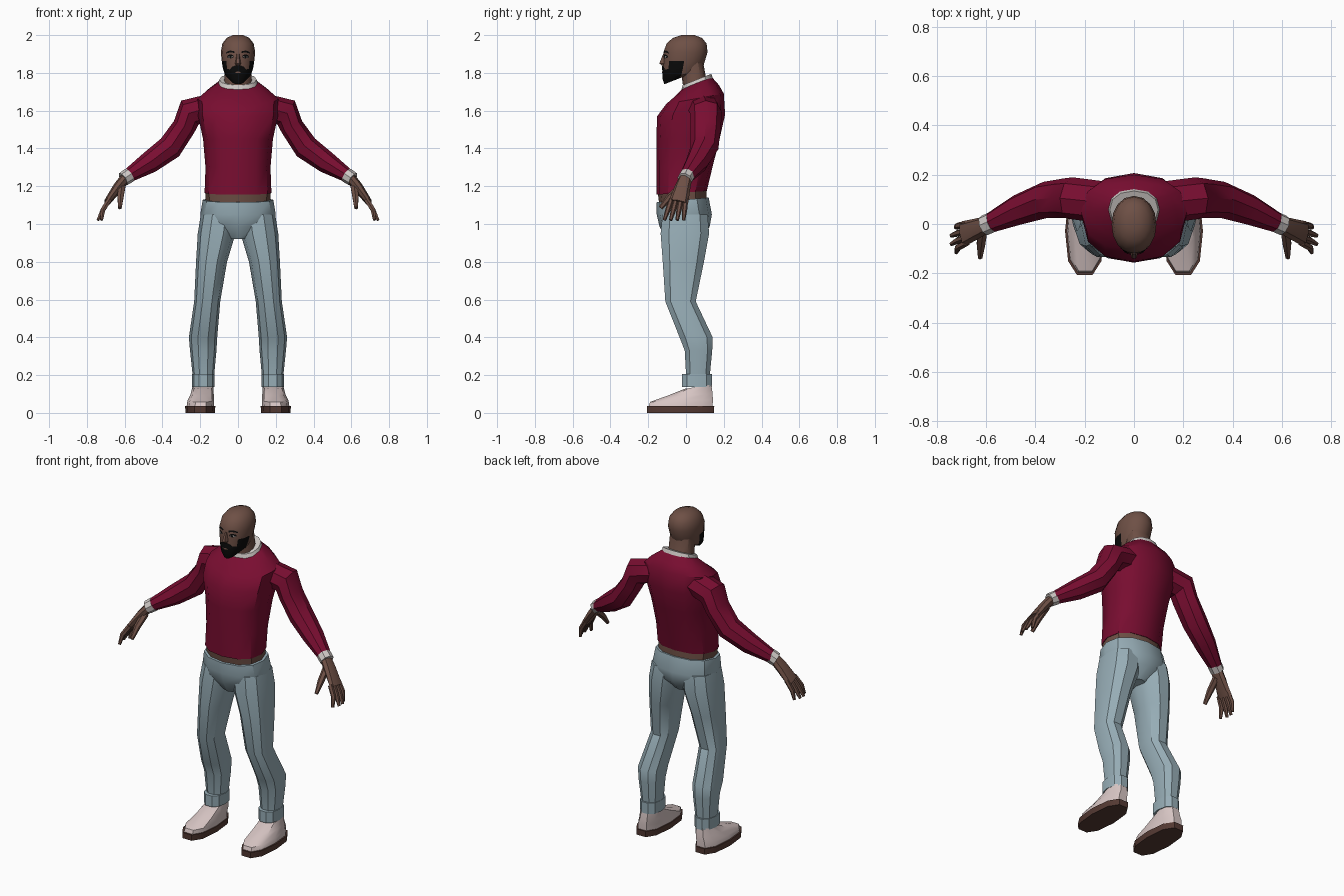
import bpy, bmesh, math
from mathutils import Vector
from mathutils.bvhtree import BVHTree


def material(name, r, g, b):
    m = bpy.data.materials.new(name)
    m.diffuse_color = (r, g, b, 1)
    return m


SKIN = material("brown skin", 0.156, 0.08, 0.06)
WINE = material("wine knit", 0.19, 0.004, 0.03)
DENIM = material("pale denim", 0.31, 0.42, 0.47)
TRIM = material("off white trim", 0.62, 0.58, 0.56)
SHOE = material("cream leather", 0.68, 0.56, 0.55)
SOLE = material("brown sole", 0.09, 0.042, 0.033)
BLACK = material("black hair", 0.003, 0.003, 0.003)


def make(name, rings, mat, mirror=False, angle=35):
    """Skin a list of point rings into a closed solid."""
    bm = bmesh.new()
    loops = [[bm.verts.new(p) for p in ring] for ring in rings]
    n = len(loops[0])
    for a, b in zip(loops, loops[1:]):
        for i in range(n):
            j = (i + 1) % n
            bm.faces.new((a[i], a[j], b[j], b[i]))
    bm.faces.new(loops[0])
    bm.faces.new(loops[-1])
    bmesh.ops.recalc_face_normals(bm, faces=bm.faces)
    return finish(name, bm, mat, mirror, angle)


def finish(name, bm, mat, mirror=False, angle=35):
    me = bpy.data.meshes.new(name)
    bm.to_mesh(me)
    bm.free()
    me.materials.append(mat)
    ob = bpy.data.objects.new(name, me)
    bpy.context.collection.objects.link(ob)
    bpy.ops.object.select_all(action='DESELECT')
    ob.select_set(True)
    bpy.context.view_layer.objects.active = ob
    bpy.ops.object.shade_smooth_by_angle(angle=math.radians(angle))
    if mirror:
        ob.modifiers.new("mirror", 'MIRROR').use_mirror_merge = False
    return ob


def stack(name, stations, mat, sides=12, power=2.3, mirror=False, angle=35):
    """Upright form; station = front z, back z, centre x, half width, front y, back y."""
    rings = []
    for zf, zb, cx, rx, yf, yb in stations:
        ring = []
        for i in range(sides):
            t = 2 * math.pi * i / sides
            c, s = round(math.cos(t), 6), round(math.sin(t), 6)
            x = cx + rx * math.copysign(abs(c) ** (2 / power), c)
            k = 0.5 + 0.5 * math.copysign(abs(s) ** (2 / power), s)
            ring.append((x, yf + (yb - yf) * k, zf + (zb - zf) * k))
        rings.append(ring)
    return make(name, rings, mat, mirror, angle)


def tube(name, stations, mat, sides=8):
    """Mirrored limb along a path; station = x, y, z, half width in y, half thickness."""
    pts = [Vector(s[:3]) for s in stations]
    rings = []
    for i, (p, s) in enumerate(zip(pts, stations)):
        d = (pts[min(i + 1, len(pts) - 1)] - pts[max(i - 1, 0)]).normalized()
        u = Vector((0, 1, 0))
        u = (u - d * u.dot(d)).normalized()
        v = d.cross(u)
        rings.append([p + u * s[3] * math.cos(a) + v * s[4] * math.sin(a)
                      for a in (2 * math.pi * k / sides for k in range(sides))])
    return make(name, rings, mat, True)


# Sweater body, collar and bare waist
stack("sweater_body", [
    (1.155, 1.175, 0, .177, -.155, .11), (1.30, 1.30, 0, .172, -.157, .14),
    (1.45, 1.45, 0, .185, -.157, .178), (1.57, 1.58, 0, .212, -.153, .207),
    (1.635, 1.69, 0, .215, -.105, .2), (1.67, 1.735, 0, .17, -.065, .175),
    (1.72, 1.78, 0, .10, -.015, .135)], WINE)
stack("collar", [(1.712, 1.772, 0, .106, -.024, .142),
                 (1.735, 1.795, 0, .098, -.018, .134)], TRIM)
stack("waist", [(1.09, 1.10, 0, .17, -.14, .11),
                (1.17, 1.18, 0, .174, -.15, .107)], SKIN)

# Sleeves and wrist bands
tube("sleeves", [
    (.14, .09, 1.62, .085, .07), (.255, .105, 1.59, .085, .078),
    (.285, .105, 1.515, .08, .062), (.36, .098, 1.405, .074, .067),
    (.47, .058, 1.325, .062, .058), (.59, .002, 1.25, .04, .035)], WINE)
tube("wrist_bands", [(.575, .008, 1.259, .042, .04),
                     (.608, -.006, 1.237, .042, .038)], TRIM)

# Hands
tube("palms", [(.59, 0, 1.25, .034, .028), (.635, -.018, 1.195, .042, .027),
               (.693, -.04, 1.115, .052, .018)], SKIN)
for i, tip_x in enumerate((.722, .742, .742, .725)):
    y0, y1 = -.077 + .025 * i, -.115 + .034 * i
    tube("finger_%d" % (i + 1), [
        (.68, y0, 1.13, .014, .015), (.715, (y0 + y1) / 2, 1.075, .014, .014),
        (tip_x, y1, 1.02, .009, .008)], SKIN, 6)
tube("thumbs", [(.615, -.02, 1.2, .02, .022), (.622, -.085, 1.145, .018, .019),
                (.625, -.135, 1.085, .012, .01)], SKIN, 6)

# Trousers: hips, legs and turned-up cuffs
stack("trouser_hips", [
    (.92, .92, 0, .05, -.10, .07), (.985, .985, 0, .17, -.14, .125),
    (1.05, 1.05, 0, .2, -.155, .137), (1.115, 1.14, 0, .187, -.156, .12)], DENIM)
stack("trouser_legs", [
    (1.05, 1.05, .10, .097, -.13, .12), (.95, .95, .113, .1, -.14, .128),
    (.80, .80, .14, .082, -.128, .1), (.59, .59, .163, .069, -.113, .055),
    (.40, .40, .185, .075, -.038, .145), (.33, .33, .184, .07, -.01, .142),
    (.16, .16, .183, .053, 0, .125)], DENIM, 10, mirror=True)
stack("trouser_cuffs", [(.138, .138, .184, .06, -.025, .14),
                        (.205, .205, .184, .06, -.025, .14)], DENIM, 10, mirror=True)

# Shoes
stack("shoe_soles", [(0, 0, .2, .078, -.213, .155),
                     (.036, .036, .2, .08, -.215, .157)], SOLE, 10, 2.5, True)
stack("shoe_uppers", [
    (.034, .034, .199, .073, -.205, .148), (.058, .07, .197, .071, -.197, .149),
    (.09, .10, .19, .062, -.105, .146), (.127, .15, .186, .055, -.01, .137)],
    SHOE, 10, 2.5, True)

# Neck and head
stack("neck", [(1.69, 1.74, 0, .08, -.01, .12), (1.76, 1.78, 0, .072, -.02, .105),
               (1.86, 1.86, 0, .072, -.03, .09)], SKIN)
head = stack("head", [
    (1.74, 1.80, 0, .042, -.115, .04), (1.768, 1.81, 0, .068, -.124, .075),
    (1.818, 1.83, 0, .08, -.123, .09), (1.862, 1.862, 0, .086, -.12, .1),
    (1.91, 1.91, 0, .091, -.119, .114), (1.955, 1.955, 0, .083, -.103, .109),
    (1.985, 1.985, 0, .06, -.07, .085), (2.0, 2.0, 0, .028, -.025, .045)],
    SKIN, 16, 2.1)
# Beard: lower front of the face, with sideburns
head.data.materials.append(BLACK)
for f in head.data.polygons:
    c = f.center
    if c.y < -.015 and c.z < 1.86 and (c.z < 1.825 or c.y > -.085):
        f.material_index = 1

# Nose
make("nose", [[(-.009, -.112, 1.9), (.009, -.112, 1.9), (.005, -.121, 1.9), (-.005, -.121, 1.9)],
              [(-.018, -.11, 1.848), (.018, -.11, 1.848), (.008, -.141, 1.85), (-.008, -.141, 1.85)],
              [(-.015, -.11, 1.84), (.015, -.11, 1.84), (.006, -.13, 1.84), (-.006, -.13, 1.84)]],
     SKIN)

# Face details: thin patches laid on the head
tree = BVHTree.FromPolygons([v.co for v in head.data.vertices],
                            [p.vertices[:] for p in head.data.polygons])


def patch(name, outline, mat, lift, mirror=True):
    def lay(x, z):
        hit = tree.ray_cast(Vector((x, -1, z)), Vector((0, 1, 0)))[0]
        return (x, hit.y - lift, z)
    bm = bmesh.new()
    n = len(outline)
    mid = bm.verts.new(lay(sum(p[0] for p in outline) / n, sum(p[1] for p in outline) / n))
    rim = [bm.verts.new(lay(*p)) for p in outline]
    for i in range(n):
        bm.faces.new((mid, rim[i], rim[(i + 1) % n]))
    finish(name, bm, mat, mirror)


patch("eyebrows", [(.018, 1.905), (.04, 1.909), (.064, 1.902), (.062, 1.91),
                   (.042, 1.919), (.018, 1.914)], BLACK, .003)
patch("eye_outlines", [(.022, 1.884), (.038, 1.876), (.058, 1.882),
                       (.056, 1.892), (.04, 1.899), (.026, 1.894)], BLACK, .003)
patch("eye_whites", [(.026, 1.885), (.04, 1.88), (.053, 1.884), (.04, 1.891)], TRIM, .005)
patch("pupils", [(.035, 1.881), (.044, 1.881), (.044, 1.891), (.035, 1.891)], BLACK, .007)
patch("moustache", [(0, 1.815), (.03, 1.81), (.045, 1.815), (.032, 1.832),
                    (.012, 1.84), (0, 1.837)], BLACK, .004)
patch("mouth", [(-.018, 1.803), (0, 1.798), (.018, 1.803), (0, 1.809)], SKIN, .004, False)
